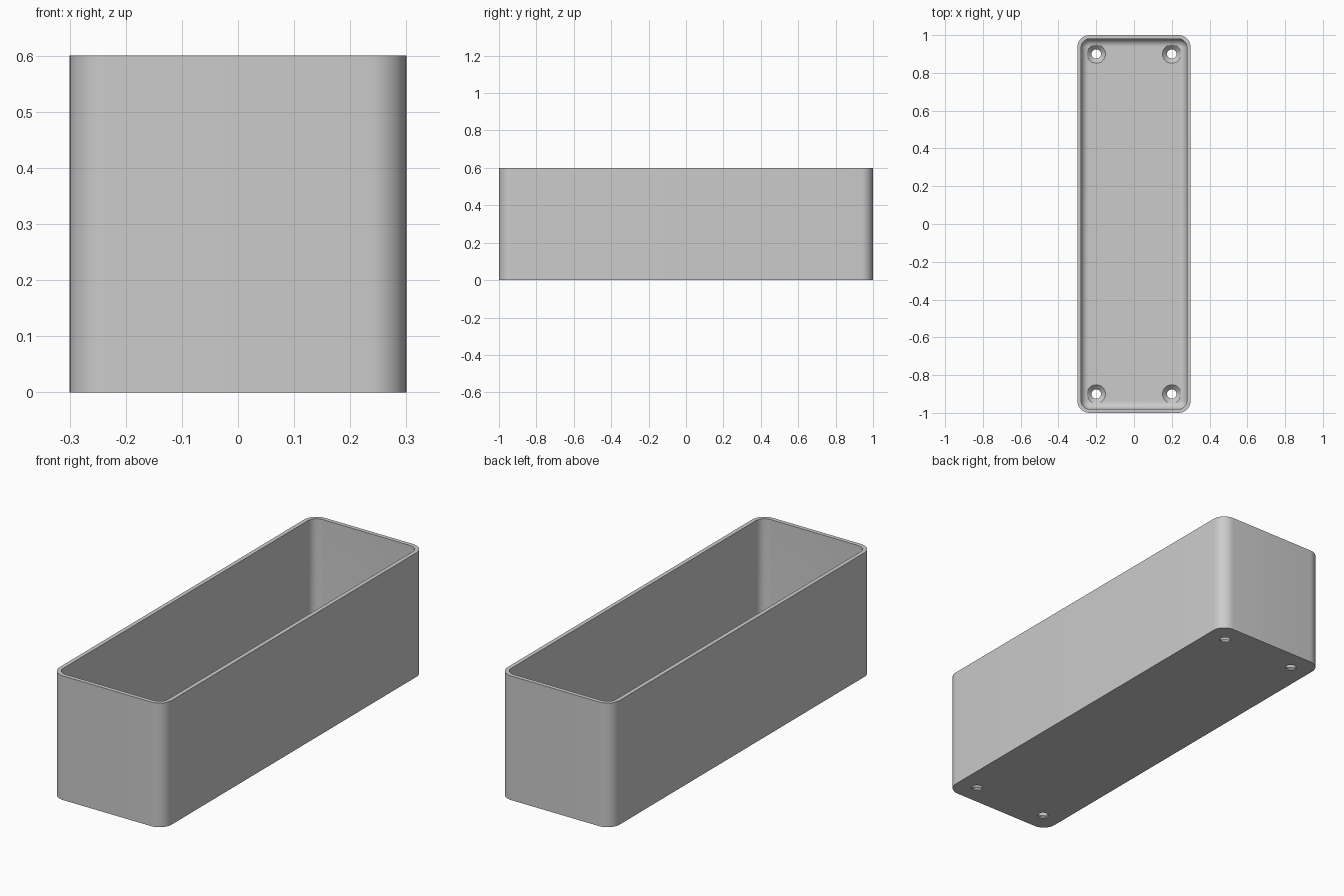
import bpy, bmesh, math
from mathutils import Vector

cube = bpy.data.objects.get("Cube")
if cube:
    bpy.data.objects.remove(cube, do_unlink=True)

HALF_X, HALF_Y, HEIGHT = 0.3, 1.0, 0.6
CORNER, WALL, FLOOR, FILLET = 0.065, 0.02, 0.03, 0.04
STEPS = 10

grey = bpy.data.materials.new("light grey")
grey.use_nodes = True
colour = (0.6, 0.6, 0.6, 1)
grey.diffuse_color = colour
grey.node_tree.nodes["Principled BSDF"].inputs["Base Color"].default_value = colour


def rounded_ring(bm, inset, z):
    """Ring of vertices on a rounded rectangle inset from the outside."""
    ring = []
    for sx, sy, start in ((1, 1, 0), (-1, 1, 90), (-1, -1, 180), (1, -1, 270)):
        for i in range(STEPS + 1):
            a = math.radians(start + 90 * i / STEPS)
            r = CORNER - inset
            ring.append(bm.verts.new((sx * (HALF_X - CORNER) + r * math.cos(a),
                                      sy * (HALF_Y - CORNER) + r * math.sin(a), z)))
    return ring


def circle_ring(bm, centre, radius, z, sides=32):
    return [bm.verts.new(centre + Vector((radius * math.cos(math.tau * i / sides),
                                          radius * math.sin(math.tau * i / sides), z)))
            for i in range(sides)]


def loft(bm, rings):
    """Skin consecutive rings and cap both ends."""
    for low, high in zip(rings, rings[1:]):
        n = len(low)
        for i in range(n):
            j = (i + 1) % n
            bm.faces.new((low[i], low[j], high[j], high[i]))
    bm.faces.new(rings[0][::-1])
    bm.faces.new(rings[-1])


def finish(bm, name):
    bmesh.ops.recalc_face_normals(bm, faces=bm.faces)
    mesh = bpy.data.meshes.new(name)
    bm.to_mesh(mesh)
    bm.free()
    mesh.materials.append(grey)
    obj = bpy.data.objects.new(name, mesh)
    bpy.context.collection.objects.link(obj)
    return obj


# Open tray: outer wall, rim, inner wall, then a fillet into the floor
profile = [(0, 0), (0, HEIGHT), (WALL, HEIGHT)]
for i in range(STEPS + 1):
    a = math.radians(90 * i / STEPS)
    profile.append((WALL + FILLET * (1 - math.cos(a)),
                    FLOOR + FILLET * (1 - math.sin(a))))
bm = bmesh.new()
loft(bm, [rounded_ring(bm, inset, z) for inset, z in profile])
tray = finish(bm, "tray")

# Countersunk screw holes near the four corners of the floor
bm = bmesh.new()
hole_profile = [(0.025, -0.05), (0.025, 0.006), (0.049, FLOOR), (0.049, 0.15)]
for sx in (-1, 1):
    for sy in (-1, 1):
        centre = Vector((sx * 0.2, sy * 0.9, 0))
        loft(bm, [circle_ring(bm, centre, r, z) for r, z in hole_profile])
cutter = finish(bm, "screw_hole_cutter")
cutter.hide_render = True

cut = tray.modifiers.new("screw holes", "BOOLEAN")
cut.operation = "DIFFERENCE"
cut.solver = "EXACT"
cut.object = cutter
bpy.context.view_layer.objects.active = tray
tray.select_set(True)
bpy.ops.object.modifier_apply(modifier=cut.name)
bpy.data.objects.remove(cutter, do_unlink=True)

bpy.ops.object.shade_smooth_by_angle(angle=math.radians(30))
